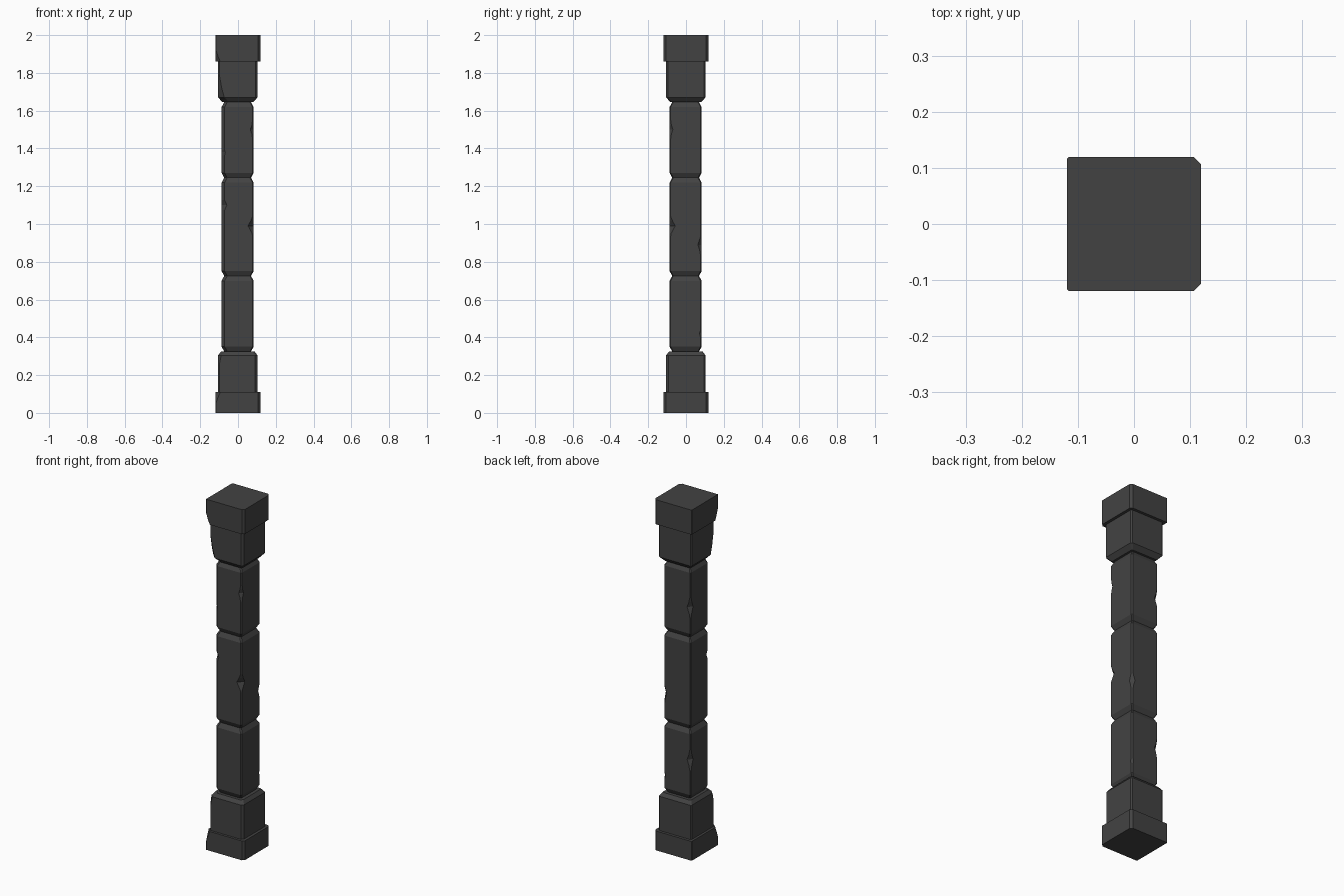
import bpy, bmesh

if "Cube" in bpy.data.objects:
    bpy.data.objects.remove(bpy.data.objects["Cube"])

stone = bpy.data.materials.new("dark_grey_stone")
stone.diffuse_color = (0.055, 0.055, 0.055, 1)
stone.use_nodes = True
stone.node_tree.nodes["Principled BSDF"].inputs["Base Color"].default_value = stone.diffuse_color

# Corners run counter-clockwise: front-left, front-right, back-right, back-left
FL, FR, BR, BL = range(4)
SIGNS = [(-1, -1), (1, -1), (1, 1), (-1, 1)]


def block(name, z0, z1, neg, pos, cut, bottom=(0, 0), top=(0, 0), chips=()):
    """Square block with cut corners; bottom/top = (inset, height) of end bevels;
    chips = (corner, z, half height, depth), wedge-shaped nicks in an edge."""
    zs = {z0, z1, z0 + bottom[1], z1 - top[1]}
    for _, z, h, _ in chips:
        zs |= {v for v in (z - h, z - h * 0.45, z, z + h * 0.45, z + h) if z0 <= v <= z1}
    zs = sorted({round(v, 4) for v in zs})
    bm = bmesh.new()
    rings = []
    for z in zs:
        inset = 0
        if bottom[1]:
            inset = max(inset, bottom[0] * (1 - (z - z0) / bottom[1]))
        if top[1]:
            inset = max(inset, top[0] * (1 - (z1 - z) / top[1]))
        ring = []
        for c, (sx, sy) in enumerate(SIGNS):
            d = cut[c]
            for k, cz, h, depth in chips:
                if k == c:
                    d = max(d, depth * (1 - abs(z - cz) / h))
            x = (pos if sx > 0 else -neg) - sx * inset
            y = (pos if sy > 0 else -neg) - sy * inset
            pair = [(x, y - sy * d), (x - sx * d, y)]
            if sx * sy < 0:
                pair.reverse()
            ring += [bm.verts.new((px, py, z)) for px, py in pair]
        rings.append(ring)
    for a, b in zip(rings, rings[1:]):
        for i in range(8):
            j = (i + 1) % 8
            bm.faces.new((a[i], a[j], b[j], b[i]))
    bm.faces.new(rings[0][::-1])
    bm.faces.new(rings[-1])
    bmesh.ops.recalc_face_normals(bm, faces=bm.faces)
    me = bpy.data.meshes.new(name)
    bm.to_mesh(me)
    bm.free()
    me.materials.append(stone)
    bpy.context.collection.objects.link(bpy.data.objects.new(name, me))


# Base plinth and lower block
block("plinth", 0, 0.11, 0.119, 0.119, (0.002, 0.012, 0.012, 0.002),
      chips=[(FL, 0.11, 0.06, 0.025)])
block("lower_block", 0.11, 0.325, 0.105, 0.103, (0.006, 0.012, 0.008, 0.006),
      top=(0.015, 0.02), chips=[(FL, 0.325, 0.07, 0.025)])

# Three shaft stones with bevelled ends and chipped edges
END = (0.014, 0.026)
CUT = (0.016, 0.006, 0.006, 0.005)
shaft = [
    ("lower_shaft", 0.325, 0.725, [(BL, 0.55, 0.06, 0.022), (BR, 0.42, 0.04, 0.012)]),
    ("middle_shaft", 0.725, 1.245, [(FR, 0.99, 0.055, 0.03), (FL, 1.1, 0.06, 0.028),
                                    (BR, 0.89, 0.06, 0.02)]),
    ("upper_shaft", 1.245, 1.645, [(FR, 1.5, 0.05, 0.018), (BL, 1.42, 0.06, 0.022),
                                   (FL, 1.38, 0.04, 0.02)]),
]
for name, z0, z1, chips in shaft:
    block(name, z0, z1, 0.087, 0.083, CUT, END, END, chips)

# Upper block and capital
block("upper_block", 1.645, 1.86, 0.105, 0.103, (0.006, 0.01, 0.008, 0.006),
      bottom=(0.022, 0.025), chips=[(FL, 1.66, 0.13, 0.035)])
block("capital", 1.86, 2.0, 0.119, 0.119, (0.002, 0.012, 0.012, 0.002),
      chips=[(FL, 1.86, 0.06, 0.025)])
